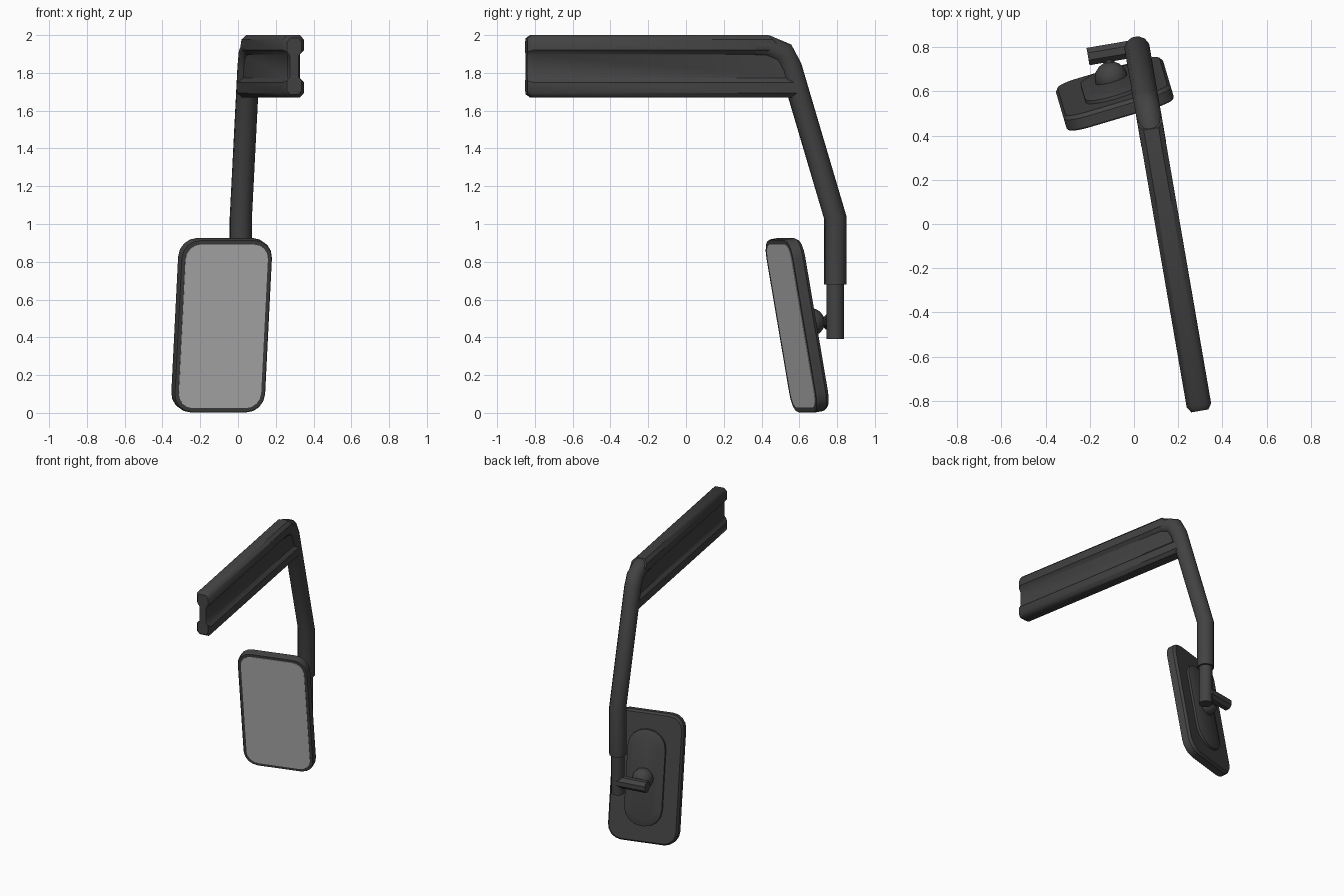
import bpy, bmesh, math
from mathutils import Vector, Matrix

if "Cube" in bpy.data.objects:
    bpy.data.objects.remove(bpy.data.objects["Cube"])


def material(name, c):
    m = bpy.data.materials.new(name)
    m.diffuse_color = (c, c, c, 1)
    m.use_nodes = True
    m.node_tree.nodes["Principled BSDF"].inputs["Base Color"].default_value = m.diffuse_color
    return m


DARK = material("dark_plastic", 0.055)
GLASS = material("mirror_grey", 0.5)


def loft(name, rings, mat, angle=40, matrix=None):
    """Skin a list of equal-length point rings and cap both ends."""
    bm = bmesh.new()
    vs = [[bm.verts.new(p) for p in ring] for ring in rings]
    n = len(vs[0])
    for a, b in zip(vs, vs[1:]):
        for i in range(n):
            j = (i + 1) % n
            bm.faces.new((a[i], a[j], b[j], b[i]))
    bm.faces.new(vs[0])
    bm.faces.new(vs[-1])
    bmesh.ops.recalc_face_normals(bm, faces=bm.faces)
    me = bpy.data.meshes.new(name)
    bm.to_mesh(me)
    bm.free()
    me.materials.append(mat)
    ob = bpy.data.objects.new(name, me)
    bpy.context.collection.objects.link(ob)
    if matrix:
        ob.matrix_world = matrix
    bpy.ops.object.select_all(action='DESELECT')
    ob.select_set(True)
    bpy.context.view_layer.objects.active = ob
    bpy.ops.object.shade_smooth_by_angle(angle=math.radians(angle))
    return ob


def tube(name, path, r, side, sides=12):
    """Mitred tube along a planar path; side is the plane's normal."""
    path = [Vector(p) for p in path]
    rings = []
    for i, p in enumerate(path):
        t0 = (p - path[i - 1]).normalized() if i else None
        t1 = (path[i + 1] - p).normalized() if i < len(path) - 1 else None
        t0, t1 = t0 or t1, t1 or t0
        t = (t0 + t1).normalized()
        m = side.cross(t).normalized() / max(t.dot(t0), 0.3)
        angles = [2 * math.pi * (k + 0.5) / sides for k in range(sides)]
        rings.append([p + r * (math.cos(a) * side + math.sin(a) * m) for a in angles])
    return loft(name, rings, DARK)


def rounded(y, w, h, r, seg=4):
    """Rounded rectangle in the xz plane at depth y."""
    pts = []
    for q, (sx, sz) in enumerate([(1, 1), (-1, 1), (-1, -1), (1, -1)]):
        for k in range(seg + 1):
            a = math.pi / 2 * (q + k / seg)
            pts.append((sx * (w / 2 - r) + r * math.cos(a), y,
                        sz * (h / 2 - r) + r * math.sin(a)))
    return pts


def on_plane(y, z):
    """Point in the vertical plane shared by the beam and arm."""
    return Vector((0.015 + (0.79 - y) * 0.173, y, z))


side = Vector((1, 0.173, 0)).normalized()

# Beam: two flanges joined by a thinner web, slanted where it meets the arm
half = [(0.034, 0.165), (0.056, 0.142), (0.056, 0.085), (0.034, 0.062)]
right = half + [(s, -z) for s, z in reversed(half)]
profile = right + [(-s, z) for s, z in reversed(right)]


def far_y(z):
    return 0.43 + (0.165 - z) * 0.9 if z > 0.06 else 0.525 + (0.06 - z) * 0.28


def beam_ring(y, ks, kz):
    return [on_plane(y if y is not None else far_y(z), 1.835 + z * kz) + side * s * ks
            for s, z in profile]


loft("beam", [beam_ring(-0.845, 0.7, 0.9), beam_ring(-0.82, 1, 1), beam_ring(None, 1, 1)], DARK)

# Bent arm and the thinner post inside its lower end
tube("bent_arm", [on_plane(y, z) for y, z in
                  [(0.36, 1.941), (0.43, 1.941), (0.515, 1.905), (0.555, 1.83),
                   (0.79, 1.035), (0.79, 0.68)]], 0.059, side)
tube("lower_post", [(0.015, 0.79, 0.72), (0.015, 0.79, 0.39)], 0.046, side)

# Clamp bar, neck and ball joint
up = Vector((0, 0, 1))
tube("clamp_bar", [(-0.208, 0.757, 0.48), (0.015, 0.795, 0.48)], 0.043, up, 8)
tube("joint_neck", [(-0.105, 0.66, 0.48), (-0.117, 0.77, 0.48)], 0.027, up, 8)
R = 0.075
ball = [[(R * math.sin(t) * math.cos(a), R * math.cos(t), R * math.sin(t) * math.sin(a))
         for a in [math.pi * k / 6 for k in range(12)]]
        for t in [math.pi * (0.03 + 0.94 * i / 8) for i in range(9)]]
loft("ball_joint", ball, DARK, matrix=Matrix.Translation((-0.103, 0.66, 0.48)))

# Mirror head, turned and tipped forward
head = (Matrix.Translation((-0.088, 0.59, 0.465))
        @ Matrix.Rotation(math.radians(16.5), 4, 'Z')
        @ Matrix.Rotation(math.radians(10), 4, 'X'))
loft("mirror_housing", [rounded(-0.035, 0.495, 0.92, 0.095), rounded(-0.027, 0.505, 0.93, 0.1),
                        rounded(0.018, 0.505, 0.93, 0.1), rounded(0.035, 0.48, 0.905, 0.09)],
     DARK, 30, head)
loft("mirror_glass", [rounded(-0.0375, 0.455, 0.88, 0.08), rounded(-0.034, 0.455, 0.88, 0.08)],
     GLASS, 30, head)
loft("back_boss", [rounded(0.03, 0.275, 0.69, 0.13), rounded(0.05, 0.27, 0.685, 0.128),
                   rounded(0.066, 0.19, 0.59, 0.09)], DARK, 30, head)
